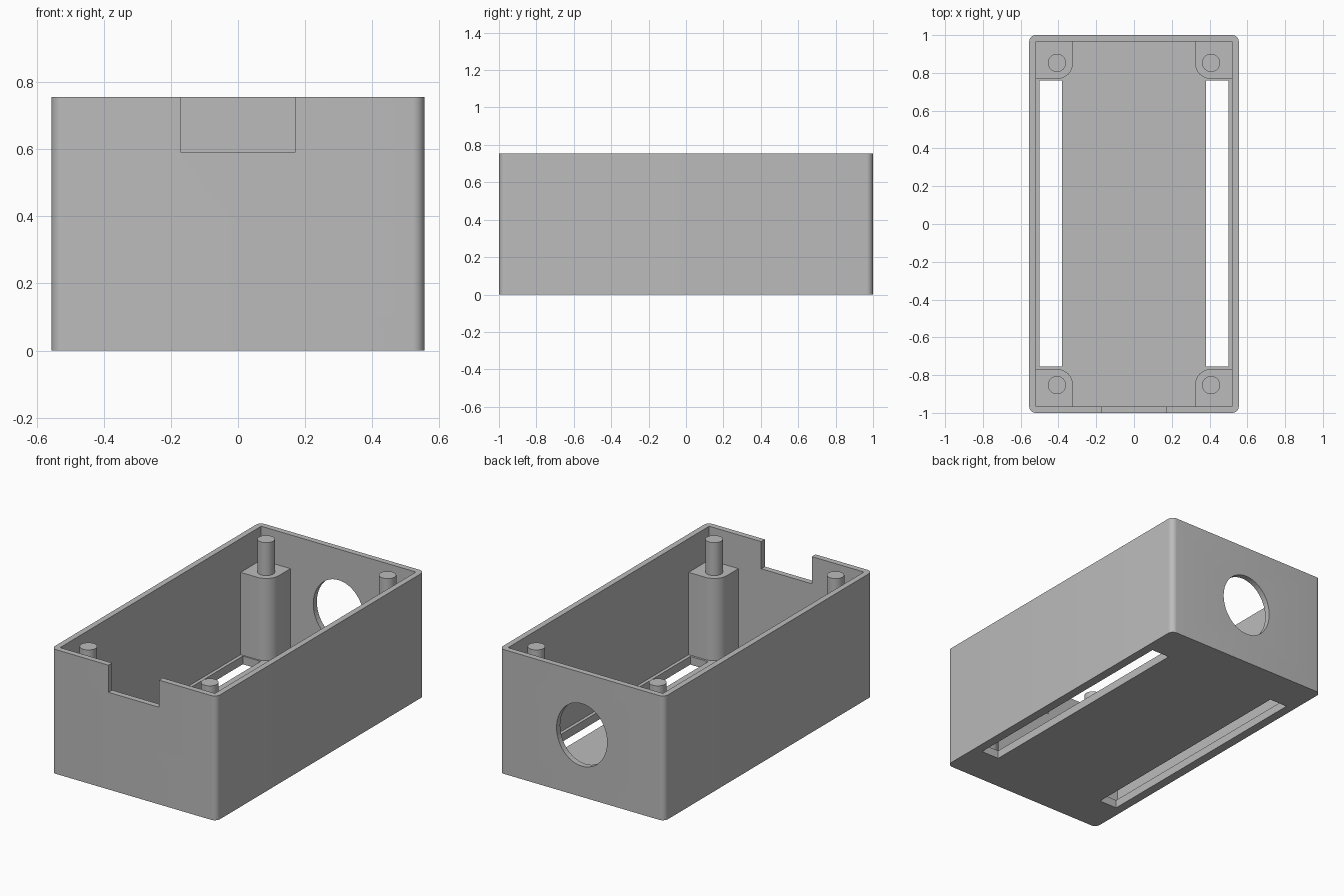
import bpy, math

if "Cube" in bpy.data.objects:
    bpy.data.objects.remove(bpy.data.objects["Cube"])

W, L, H = 0.555, 1.0, 0.755      # half width, half length, height
WALL, FLOOR, R = 0.035, 0.05, 0.035

grey = bpy.data.materials.new("plain grey")
grey.diffuse_color = (0.5, 0.5, 0.5, 1)
grey.use_nodes = True
grey.node_tree.nodes["Principled BSDF"].inputs["Base Color"].default_value = grey.diffuse_color


def prism(name, outline, z0, z1):
    """Extrude a flat outline (counter-clockwise) from z0 to z1."""
    n = len(outline)
    verts = [(x, y, z) for z in (z0, z1) for x, y in outline]
    faces = [list(range(n))[::-1], list(range(n, 2 * n))]
    faces += [(i, (i + 1) % n, n + (i + 1) % n, n + i) for i in range(n)]
    mesh = bpy.data.meshes.new(name)
    mesh.from_pydata(verts, [], faces)
    mesh.materials.append(grey)
    obj = bpy.data.objects.new(name, mesh)
    bpy.context.collection.objects.link(obj)
    return obj


def rect(x0, x1, y0, y1):
    return [(x0, y0), (x1, y0), (x1, y1), (x0, y1)]


def arc(cx, cy, r, start, end, steps):
    return [(cx + r * math.cos(math.radians(start + (end - start) * i / steps)),
             cy + r * math.sin(math.radians(start + (end - start) * i / steps)))
            for i in range(steps + 1)]


def smooth(obj):
    bpy.ops.object.select_all(action='DESELECT')
    obj.select_set(True)
    bpy.context.view_layer.objects.active = obj
    bpy.ops.object.shade_smooth_by_angle(angle=math.radians(35))


def cut(target, cutter):
    mod = target.modifiers.new(cutter.name, 'BOOLEAN')
    mod.operation, mod.solver, mod.object = 'DIFFERENCE', 'EXACT', cutter
    cutter.hide_render = True
    cutter.hide_set(True)


# Case with rounded upright corners
outline = []
for cx, cy, a in ((W - R, L - R, 0), (R - W, L - R, 90),
                  (R - W, R - L, 180), (W - R, R - L, 270)):
    outline += arc(cx, cy, R, a, a + 90, 8)
case = prism("case", outline, 0, H)
smooth(case)

# Hollow interior
cut(case, prism("cavity_cutter",
                rect(WALL - W, W - WALL, WALL - L, L - WALL), FLOOR, H + 0.1))

# Long floor slots
for s, side in ((-1, "left"), (1, "right")):
    cut(case, prism(side + "_slot_cutter",
                    rect(s * 0.44 - 0.06, s * 0.44 + 0.06, -0.755, 0.76), -0.1, 0.2))

# Notch in the front wall
cut(case, prism("notch_cutter", rect(-0.17, 0.17, -1.1, -0.93), 0.59, H + 0.1))

# Round opening in the back wall
hole = prism("hole_cutter", arc(0, 0, 1, 0, 360 * 47 / 48, 47), -0.1, 0.1)
hole.scale = (0.17, 0.19, 1)
hole.rotation_euler = (math.pi / 2, 0, 0)
hole.location = (0, L, 0.377)
cut(case, hole)

# Corner posts with a rounded inner edge, each carrying a locating pin
PX, PY, PR = 0.408, 0.853, 0.085
post_shape = ([(W - WALL, L - WALL), (PX - PR, L - WALL)]
              + arc(PX, PY, PR, 180, 270, 10) + [(W - WALL, PY - PR)])
for sx, side in ((-1, "left"), (1, "right")):
    for sy, end in ((-1, "front"), (1, "back")):
        shape = [(x * sx, y * sy) for x, y in post_shape]
        if sx * sy < 0:
            shape.reverse()
        smooth(prism(f"{end}_{side}_post", shape, FLOOR, 0.55))
        smooth(prism(f"{end}_{side}_pin",
                     arc(PX * sx, PY * sy, 0.048, 0, 360 * 31 / 32, 31), 0.55, 0.75))
